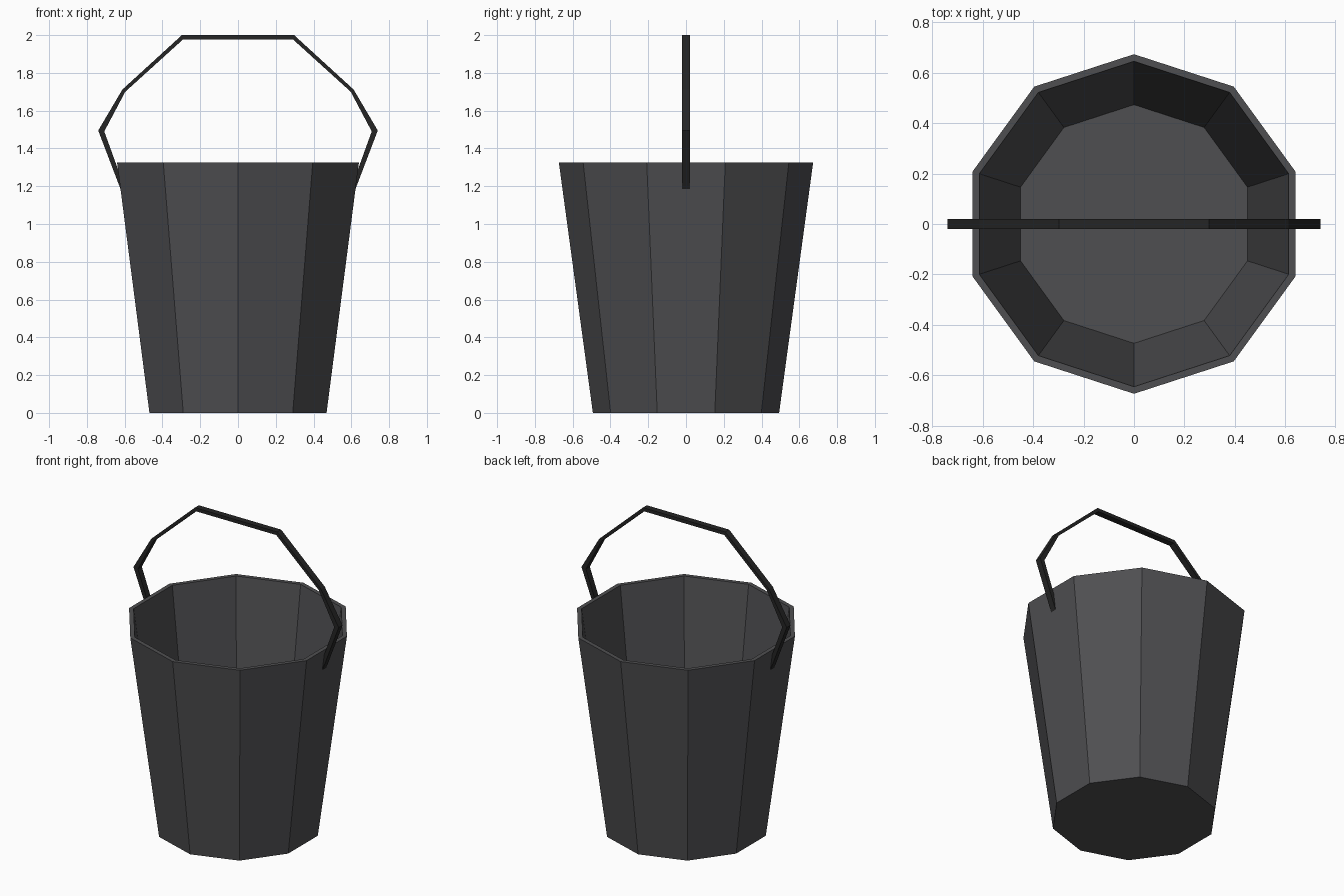
import bpy, bmesh, math

if "Cube" in bpy.data.objects:
    bpy.data.objects.remove(bpy.data.objects["Cube"])


def material(name, rgb):
    m = bpy.data.materials.new(name)
    m.diffuse_color = (*rgb, 1)
    m.use_nodes = True
    m.node_tree.nodes["Principled BSDF"].inputs["Base Color"].default_value = m.diffuse_color
    return m


def make_object(name, bm, mat):
    bmesh.ops.recalc_face_normals(bm, faces=bm.faces[:])
    me = bpy.data.meshes.new(name)
    bm.to_mesh(me)
    bm.free()
    me.materials.append(mat)
    ob = bpy.data.objects.new(name, me)
    bpy.context.collection.objects.link(ob)
    return ob


def bridge(bm, loops):
    for a, b in zip(loops, loops[1:]):
        n = len(a)
        for i in range(n):
            j = (i + 1) % n
            bm.faces.new((a[i], a[j], b[j], b[i]))
    bm.faces.new(loops[0])
    bm.faces.new(loops[-1])


grey = material("dark grey metal", (0.078, 0.078, 0.083))
black = material("black metal", (0.018, 0.018, 0.018))

# Bucket: ten-sided profile, up the outside, over the rim, down to the inner floor
SIDES = 10
profile = [(0.493, 0), (0.673, 1.325), (0.645, 1.325), (0.473, 0.035)]
bm = bmesh.new()
rings = []
for r, z in profile:
    angles = [math.pi / 2 + math.tau * i / SIDES for i in range(SIDES)]
    rings.append([bm.verts.new((r * math.cos(a), r * math.sin(a), z)) for a in angles])
bridge(bm, rings)
make_object("bucket", bm, grey)

# Handle: flat bar swept along a faceted arch (outer and inner points, mirrored)
half = [((0.622, 1.185), (0.603, 1.2)), ((0.74, 1.495), (0.708, 1.49)),
        ((0.612, 1.712), (0.597, 1.7)), ((0.297, 2.0), (0.29, 1.978))]
path = half + [((-o[0], o[1]), (-i[0], i[1])) for o, i in reversed(half)]
W = 0.02
bm = bmesh.new()
sections = []
for (ox, oz), (ix, iz) in path:
    corners = [(ox, -W, oz), (ox, W, oz), (ix, W, iz), (ix, -W, iz)]
    sections.append([bm.verts.new(c) for c in corners])
bridge(bm, sections)
make_object("handle", bm, black)
